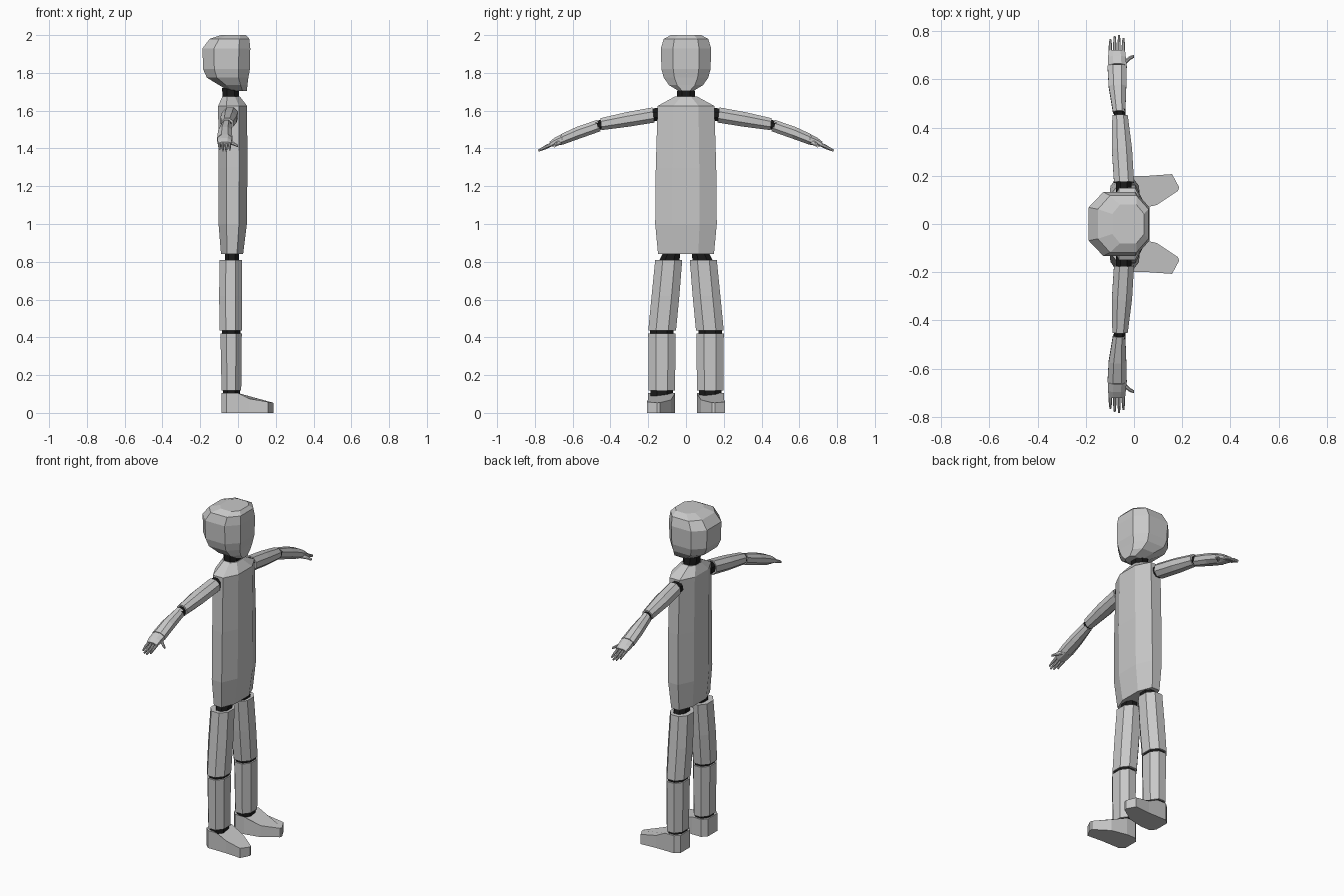
import bpy, bmesh
from mathutils import Vector


def material(name, v):
    m = bpy.data.materials.new(name)
    m.diffuse_color = (v, v, v, 1)
    return m


GREY = material("grey shell", 0.58)
DARK = material("black joint", 0.01)


def skin(name, rings, mat):
    """Join rings of points into one closed, flat-shaded shell."""
    bm = bmesh.new()
    loops = [[bm.verts.new(p) for p in r] for r in rings]
    n = len(loops[0])
    for a, b in zip(loops, loops[1:]):
        for i in range(n):
            j = (i + 1) % n
            bm.faces.new((a[i], a[j], b[j], b[i]))
    bm.faces.new(loops[0][::-1])
    bm.faces.new(loops[-1])
    bmesh.ops.recalc_face_normals(bm, faces=bm.faces)
    me = bpy.data.meshes.new(name)
    bm.to_mesh(me)
    bm.free()
    me.materials.append(mat)
    ob = bpy.data.objects.new(name, me)
    bpy.context.collection.objects.link(ob)
    return ob


def octagon(a0, a1, b0, b1, cut=0.28):
    """Rectangle with cut corners."""
    ca, cb = (a1 - a0) * cut, (b1 - b0) * cut
    return [(a0 + ca, b0), (a1 - ca, b0), (a1, b0 + cb), (a1, b1 - cb),
            (a1 - ca, b1), (a0 + ca, b1), (a0, b1 - cb), (a0, b0 + cb)]


def upright(name, secs, mat, s=1, cut=0.28):
    """Stack of sections (z, x0, x1, y0, y1)."""
    return skin(name, [[(x, s * y, z) for x, y in octagon(x0, x1, y0, y1, cut)]
                       for z, x0, x1, y0, y1 in secs], mat)


def sideways(name, secs, mat, s=1, lean=0.25, cut=0.28):
    """Sections along the arm (y, x0, x1, z0, z1), tilted with its slope."""
    rings = []
    for y, x0, x1, z0, z1 in secs:
        zc = (z0 + z1) / 2
        rings.append([(x, s * (y + lean * (z - zc)), z)
                      for x, z in octagon(x0, x1, z0, z1, cut)])
    return skin(name, rings, mat)


# Head, neck and torso
upright("head", [
    (1.705, -0.05, 0.047, -0.04, 0.04),
    (1.735, -0.10, 0.05, -0.09, 0.09),
    (1.775, -0.165, 0.055, -0.118, 0.118),
    (1.82, -0.185, 0.063, -0.13, 0.13),
    (1.93, -0.188, 0.065, -0.133, 0.133),
    (1.98, -0.15, 0.06, -0.118, 0.118),
    (2.0, -0.09, 0.042, -0.08, 0.08)], GREY, cut=0.24)
upright("neck", [(1.66, -0.08, 0.005, -0.05, 0.05),
                 (1.72, -0.085, 0.005, -0.045, 0.045)], DARK)
upright("torso", [
    (0.84, -0.09, 0.027, -0.148, 0.148),
    (1.0, -0.103, 0.047, -0.163, 0.163),
    (1.3, -0.103, 0.05, -0.16, 0.16),
    (1.625, -0.105, 0.048, -0.15, 0.15),
    (1.675, -0.083, 0.01, -0.058, 0.058)], GREY)

for side, s in (("left", 1), ("right", -1)):
    # Leg with dark joints between the shells
    upright(side + "_hip_joint", [(0.80, -0.07, 0.005, 0.035, 0.145),
                                  (0.85, -0.07, 0.005, 0.03, 0.12)], DARK, s)
    upright(side + "_thigh", [(0.435, -0.097, 0.02, 0.053, 0.2),
                              (0.62, -0.1, 0.022, 0.035, 0.182),
                              (0.81, -0.097, 0.02, 0.02, 0.163)], GREY, s)
    upright(side + "_knee_joint", [(0.41, -0.085, 0.012, 0.065, 0.19),
                                   (0.44, -0.085, 0.012, 0.065, 0.19)], DARK, s)
    upright(side + "_shin", [(0.118, -0.087, 0.017, 0.058, 0.198),
                             (0.42, -0.093, 0.02, 0.055, 0.2)], GREY, s)
    upright(side + "_ankle_joint", [(0.09, -0.08, 0.01, 0.068, 0.188),
                                    (0.125, -0.08, 0.01, 0.068, 0.188)], DARK, s)

    # Foot: toes turned outward, top sloping down to the tip
    plan = [(-0.087, 0.085), (-0.06, 0.058), (0.0, 0.058), (0.095, 0.079),
            (0.183, 0.138), (0.187, 0.153), (0.158, 0.207), (0.06, 0.2),
            (0.0, 0.2), (-0.06, 0.2), (-0.087, 0.175)]

    def top(x):
        return 0.105 if x <= 0 else 0.105 - 0.5 * x if x < 0.06 else 0.075 - 0.17 * (x - 0.06)
    skin(side + "_foot", [[(x, s * y, 0) for x, y in plan],
                          [(x, s * y, top(x)) for x, y in plan]], GREY)

    # Arm
    sideways(side + "_shoulder_joint", [(0.135, -0.075, -0.01, 1.545, 1.615),
                                        (0.185, -0.075, -0.01, 1.545, 1.61)], DARK, s)
    sideways(side + "_upper_arm", [(0.172, -0.083, 0.0, 1.537, 1.617),
                                   (0.31, -0.092, -0.008, 1.515, 1.592),
                                   (0.45, -0.09, -0.026, 1.497, 1.56)], GREY, s, 0.12)
    sideways(side + "_elbow_joint", [(0.435, -0.083, -0.034, 1.503, 1.553),
                                     (0.475, -0.083, -0.036, 1.496, 1.545)], DARK, s)
    sideways(side + "_forearm", [(0.462, -0.087, -0.036, 1.491, 1.551),
                                 (0.57, -0.105, -0.032, 1.453, 1.514),
                                 (0.655, -0.11, -0.03, 1.422, 1.475)], GREY, s, 0.3)
    sideways(side + "_hand", [(0.655, -0.107, -0.031, 1.422, 1.473),
                              (0.69, -0.108, -0.034, 1.415, 1.455),
                              (0.718, -0.104, -0.037, 1.41, 1.435)], GREY, s, 0.4)

    # Four fingers and a thumb
    for i, (x, tip) in enumerate([(-0.098, 0.765), (-0.08, 0.778),
                                  (-0.062, 0.782), (-0.044, 0.77)]):
        z = 1.42 - 0.5 * (tip - 0.715)
        sideways(f"{side}_finger_{i + 1}", [
            (0.71, x - 0.007, x + 0.007, 1.413, 1.431),
            ((0.71 + tip) / 2, x - 0.007, x + 0.007, z + 0.009, z + 0.025),
            (tip, x - 0.004, x + 0.004, z - 0.004, z + 0.008)], GREY, s, 0.4)
    path = [(Vector((-0.045, 0.665, 1.435)), 0.013),
            (Vector((-0.018, 0.688, 1.422)), 0.009),
            (Vector((0.001, 0.697, 1.412)), 0.006)]
    skin(side + "_thumb", [[(p.x, s * (p.y + a), p.z + b)
                            for a, b in octagon(-r, r, -r, r)]
                           for p, r in path], GREY)
